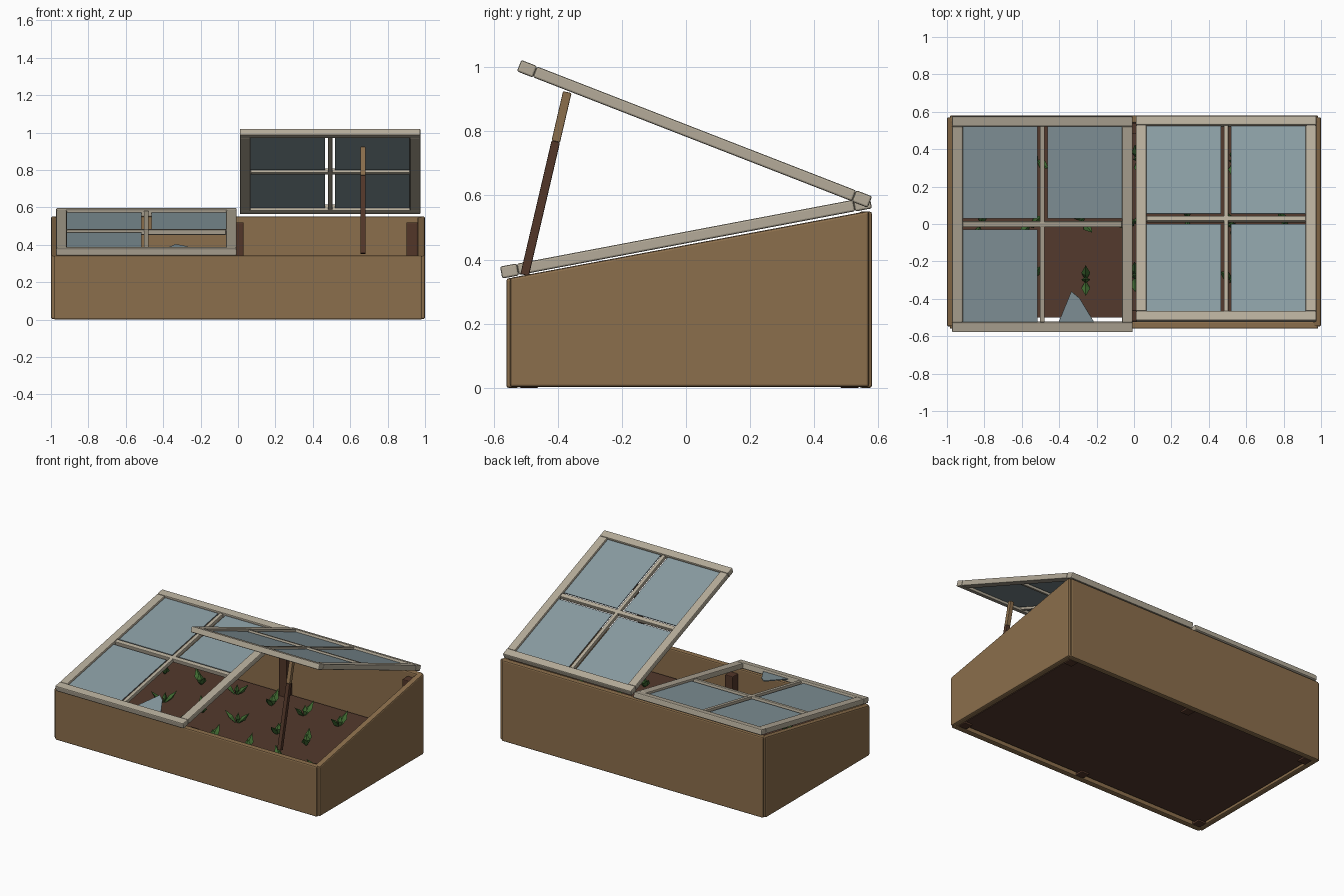
import bpy, bmesh, math, random
from mathutils import Matrix, Vector

if "Cube" in bpy.data.objects:
    bpy.data.objects.remove(bpy.data.objects["Cube"])

random.seed(4)


def material(name, rgb):
    m = bpy.data.materials.new(name)
    m.diffuse_color = (*rgb, 1)
    m.use_nodes = True
    m.node_tree.nodes["Principled BSDF"].inputs["Base Color"].default_value = m.diffuse_color
    return m


WOOD = material("tan wood", (0.26, 0.158, 0.072))
DARK = material("dark wood", (0.085, 0.037, 0.022))
SOIL = material("soil brown", (0.088, 0.041, 0.026))
CREAM = material("weathered cream paint", (0.46, 0.41, 0.32))
GLASS = material("grey blue glass", (0.25, 0.33, 0.36))
GREEN = material("seedling green", (0.05, 0.14, 0.03))


def finish(name, bm, mat, bevel=0.0, matrix=None):
    bmesh.ops.recalc_face_normals(bm, faces=bm.faces)
    me = bpy.data.meshes.new(name)
    bm.to_mesh(me)
    bm.free()
    me.materials.append(mat)
    ob = bpy.data.objects.new(name, me)
    bpy.context.collection.objects.link(ob)
    if matrix:
        ob.matrix_world = matrix
    if bevel:
        mod = ob.modifiers.new("bevel", "BEVEL")
        mod.width = bevel
        mod.segments = 2
    return ob


def box(name, lo, hi, mat, bevel=0.0, matrix=None):
    bm = bmesh.new()
    lo, hi = Vector(lo), Vector(hi)
    bmesh.ops.create_cube(bm, size=1, matrix=Matrix.Translation((lo + hi) / 2)
                          @ Matrix.Diagonal((*(hi - lo), 1)))
    return finish(name, bm, mat, bevel, matrix)


def prism(name, points, offset, mat, bevel=0.0, matrix=None):
    bm = bmesh.new()
    face = bm.faces.new([bm.verts.new(p) for p in points])
    ext = bmesh.ops.extrude_face_region(bm, geom=[face])["geom"]
    bmesh.ops.translate(bm, vec=offset,
                        verts=[v for v in ext if isinstance(v, bmesh.types.BMVert)])
    return finish(name, bm, mat, bevel, matrix)


# wooden box with sloping sides
box("front_board", (-0.985, -0.56, 0), (0.985, -0.52, 0.342), WOOD, 0.008)
box("back_board", (-0.985, 0.54, 0), (0.985, 0.58, 0.55), WOOD, 0.008)
for side, x in (("left", -1.0), ("right", 0.96)):
    prism(side + "_side_board",
          [(x, -0.548, 0.003), (x, 0.57, 0.003), (x, 0.57, 0.552), (x, -0.548, 0.343)],
          (0.04, 0, 0), WOOD, 0.008)

# inner posts at corners and middles
for label, x in (("left", -0.93), ("middle", 0.0), ("right", 0.93)):
    box(label + "_back_post", (x - 0.03, 0.48, 0), (x + 0.03, 0.54, 0.52), DARK, 0.005)
    box(label + "_front_post", (x - 0.03, -0.52, 0), (x + 0.03, -0.46, 0.31), DARK, 0.005)

# soil bed
box("soil_bed", (-0.95, -0.50, 0.012), (0.95, 0.53, 0.16), SOIL)

# seedlings: two splayed pointed leaves and one short upright leaf
for i in range(-3, 4):
    for y in (-0.29, 0.01, 0.33):
        bm = bmesh.new()
        base = Matrix.Translation((i * 0.27 + random.uniform(-.02, .02),
                                   y + random.uniform(-.02, .02), 0.15))
        spin = Matrix.Rotation(math.pi / 2 if (i, y) == (-1, -0.29)
                               else random.uniform(0, math.pi), 4, 'Z')
        for tilt, length in ((-0.75, 0.12), (0.75, 0.12), (0.1, 0.08)):
            bmesh.ops.create_uvsphere(
                bm, u_segments=4, v_segments=2, radius=1,
                matrix=base @ spin @ Matrix.Rotation(tilt, 4, 'Y')
                @ Matrix.Translation((0, 0, length / 2))
                @ Matrix.Diagonal((0.016, 0.024, length / 2, 1)))
        finish("seedling", bm, GREEN)

# glazed sashes, built flat and then tilted into place
W, L, T = 0.4825, 0.5865, 0.019
RAIL, STILE = 0.053, 0.057


def sash(side, centre, angle, broken):
    m = Matrix.Translation(centre) @ Matrix.Rotation(math.radians(angle), 4, 'X')
    n = side + "_sash_"
    for end, s in (("front", -1), ("back", 1)):
        a, b = sorted((s * L, s * (L - RAIL)))
        box(n + end + "_rail", (-W, a, -T), (W, b, T), CREAM, 0.006, m)
    for end, s in (("left", -1), ("right", 1)):
        a, b = sorted((s * W, s * (W - STILE)))
        box(n + end + "_stile", (a, -L + RAIL, -T + .001), (b, L - RAIL, T - .001),
            CREAM, 0.006, m)
    box(n + "long_bar", (-0.0125, -L + RAIL, -0.013), (0.0125, L - RAIL, 0.013), CREAM, 0.004, m)
    box(n + "cross_bar", (-W + STILE, -0.015, -0.014), (W - STILE, 0.015, 0.014), CREAM, 0.004, m)
    for sx in (-1, 1):
        for sy in (-1, 1):
            if broken and (sx, sy) == (1, -1):
                # jagged remnant of the broken pane
                prism("broken_glass_shard",
                      [(0.085, -0.54, -.003), (0.28, -0.54, -.003),
                       (0.20, -0.405, -.003), (0.155, -0.366, -.003)],
                      (0, 0, 0.006), GLASS, 0, m)
                continue
            xs = sorted((sx * 0.027, sx * 0.43))
            ys = sorted((sy * 0.03, sy * 0.54))
            box(n + "pane", (xs[0], ys[0], -0.003), (xs[1], ys[1], 0.003), GLASS, 0, m)


sash("left", (-0.49, 0.0, 0.469), 10.76, True)
sash("right", (0.4925, 0.0265, 0.792), -21.25, False)

# prop stick holding the right sash open: dark lower part, tan upper part
foot, top = Vector((0.668, -0.503, 0.352)), Vector((0.668, -0.37, 0.922))
d = top - foot
tilt = Matrix.Translation(foot) @ Matrix.Rotation(-math.atan2(d.y, d.z), 4, 'X')
split = d.length * 0.73
box("prop_lower", (-0.0135, -0.0135, 0), (0.0135, 0.0135, split), DARK, 0.003, tilt)
box("prop_upper", (-0.0135, -0.0135, split), (0.0135, 0.0135, d.length), WOOD, 0.003, tilt)
